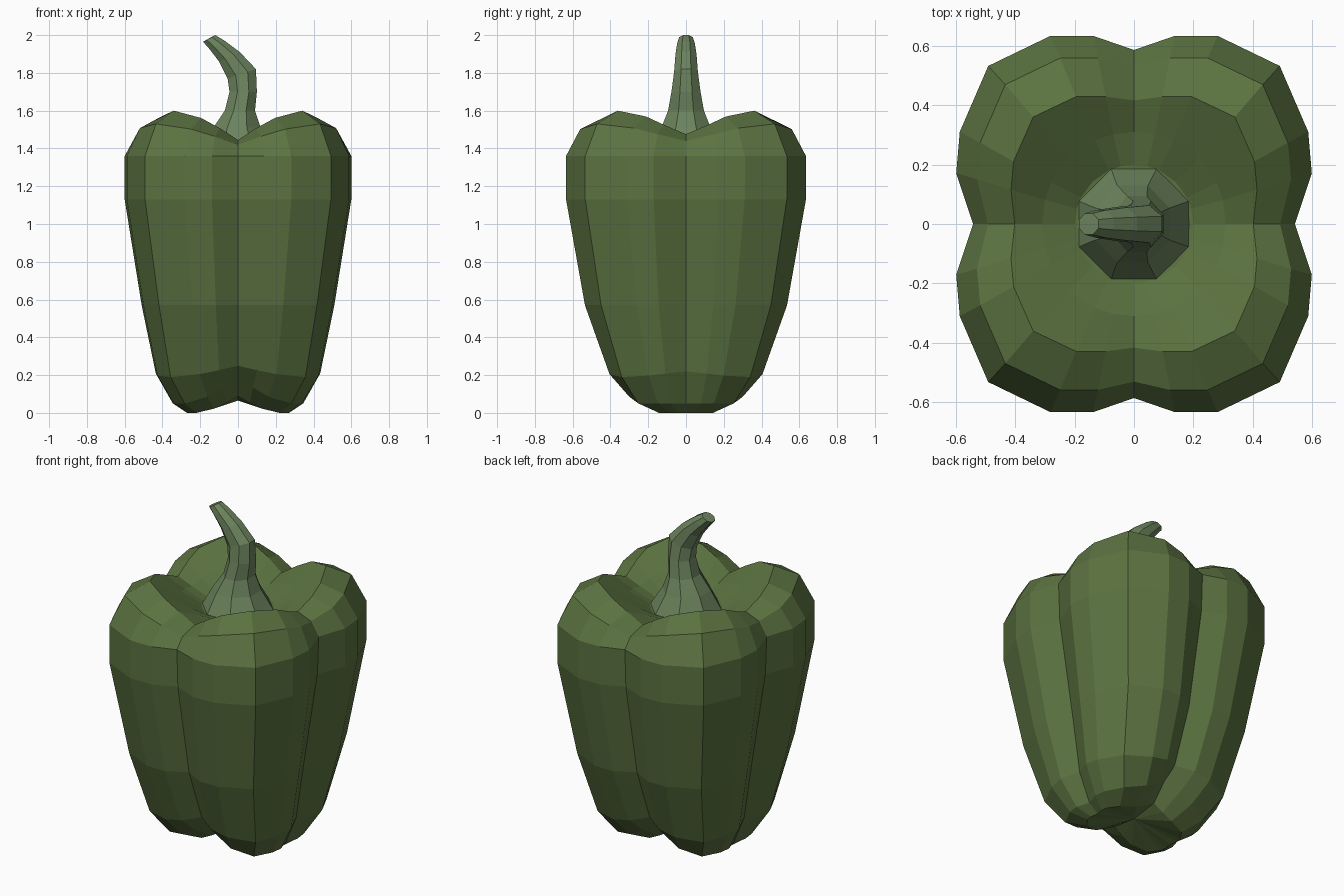
import bpy, bmesh
from math import cos, sin, pi, hypot

if "Cube" in bpy.data.objects:
    bpy.data.objects.remove(bpy.data.objects["Cube"])

def material(name, rgb):
    m = bpy.data.materials.new(name)
    m.diffuse_color = (*rgb, 1)
    m.use_nodes = True
    m.node_tree.nodes["Principled BSDF"].inputs["Base Color"].default_value = m.diffuse_color
    return m

def loft(name, rings, start, end, mat):
    """Skin closed rings of equal length; start/end are centre points of the caps."""
    bm = bmesh.new()
    loops = [[bm.verts.new(p) for p in r] for r in rings]
    n = len(loops[0])
    for a, b in zip(loops, loops[1:]):
        for i in range(n):
            j = (i + 1) % n
            bm.faces.new((a[i], a[j], b[j], b[i]))
    for loop, p in ((loops[0], start), (loops[-1], end)):
        c = bm.verts.new(p)
        for i in range(n):
            bm.faces.new((loop[i], loop[(i + 1) % n], c))
    bmesh.ops.recalc_face_normals(bm, faces=bm.faces)
    me = bpy.data.meshes.new(name)
    bm.to_mesh(me)
    bm.free()
    me.materials.append(mat)
    ob = bpy.data.objects.new(name, me)
    bpy.context.collection.objects.link(ob)
    return ob

# One lobe of the cross-section, from the x groove round to the y groove
LOBE = [(1, 0), (1, .27), (.98, .49), (.82, .84), (.47, 1), (.23, 1), (0, 1)]
DROP = [1, .6, .25, 0, .25, .6, 1]

def body_ring(z, sx, sy, gx, gy, dx, dy, rnd):
    quad = []
    for i, (x, y) in enumerate(LOBE):
        if i == 0:
            x = gx
        if i == 6:
            y = gy
        h = hypot(x, y)
        x, y = x + (x / h - x) * rnd, y + (y / h - y) * rnd
        quad.append((x * sx, y * sy, z - DROP[i] * (dx if i < 3 else dy)))
    left = [(-x, y, h) for x, y, h in quad[-2::-1]]
    half = quad + left
    return half + [(x, -y, h) for x, y, h in half[-2:0:-1]]

# Level: lobe z, x/y half size, x/y groove radius, x/y groove drop, roundness
LEVELS = [
    (0.00, .27, .17, .97, 1.0, 0, -.09, 0),
    (0.05, .345, .30, .93, .87, 0, -.14, 0),
    (0.19, .435, .405, .90, .86, -.03, -.06, 0),
    (0.57, .51, .535, .87, .88, 0, 0, 0),
    (1.13, .60, .635, .89, .91, 0, 0, 0),
    (1.36, .60, .635, .905, .925, 0, 0, 0),
    (1.53, .53, .56, .93, .95, .09, .11, 0),
    (1.60, .415, .43, .97, .97, .125, .155, 0),
    (1.48, .31, .31, 1, 1, .04, .06, .9),
    (1.40, .20, .20, 1, 1, 0, 0, 1),
]
loft("pepper_body", [body_ring(*l) for l in LEVELS], (0, 0, .065), (0, 0, 1.38),
     material("pepper_green", (.105, .17, .052)))

# Stem sections: left x, z; right x, z; half width in y
STEM = [
    (-.19, 1.39, .19, 1.39, .19),
    (-.165, 1.44, .16, 1.44, .165),
    (-.13, 1.51, .12, 1.51, .13),
    (-.07, 1.60, .09, 1.60, .095),
    (-.045, 1.70, .10, 1.70, .077),
    (-.055, 1.77, .095, 1.82, .063),
    (-.10, 1.86, .01, 1.91, .056),
    (-.15, 1.925, -.07, 1.97, .047),
    (-.185, 1.965, -.12, 2.00, .036),
]

def stem_ring(xl, zl, xr, zr, hy):
    pts = []
    for k in range(8):
        a = (k + .5) * pi / 4
        c, s = cos(a) / cos(pi / 8), sin(a) / cos(pi / 8)
        pts.append(((xl + xr) / 2 + c * (xr - xl) / 2, s * hy,
                    (zl + zr) / 2 + c * (zr - zl) / 2))
    return pts

loft("stem", [stem_ring(*s) for s in STEM], (0, 0, 1.37), (-.153, 0, 1.983),
     material("stem_green", (.15, .23, .11)))
